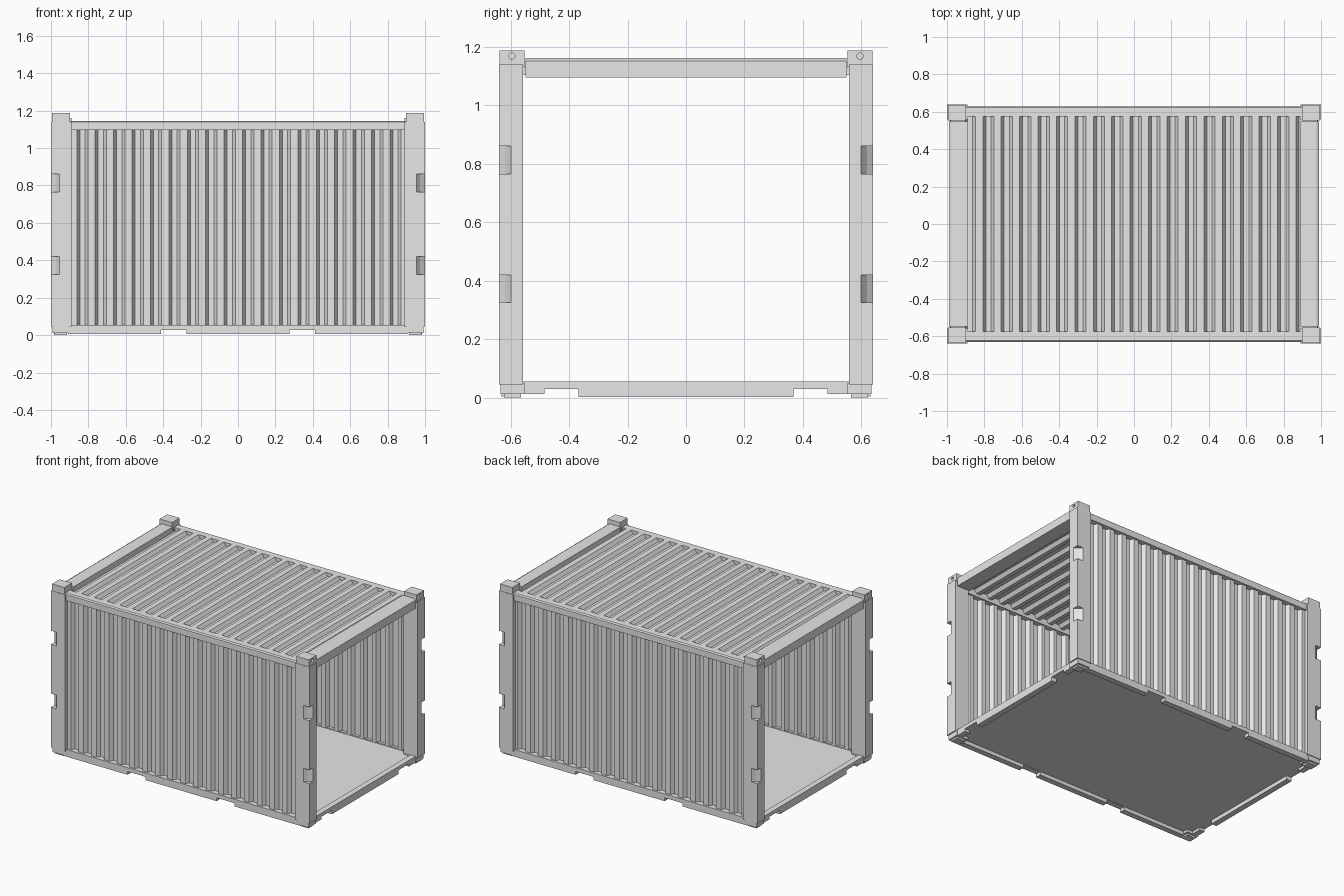
import bpy, bmesh
from mathutils import Vector

if "Cube" in bpy.data.objects:
    bpy.data.objects.remove(bpy.data.objects["Cube"])

grey = bpy.data.materials.new("light_grey")
grey.use_nodes = True
grey.diffuse_color = (0.8, 0.8, 0.8, 1)
grey.node_tree.nodes["Principled BSDF"].inputs["Base Color"].default_value = (0.8, 0.8, 0.8, 1)


def prism(name, points, axis, start, end, mirror=""):
    """Extrude a 2D outline along an axis; the outline uses the other two axes in order."""
    bm = bmesh.new()
    k = "xyz".index(axis)

    def place(p):
        co = list(p)
        co.insert(k, start)
        return bm.verts.new(co)
    face = bm.faces.new([place(p) for p in points])
    grown = bmesh.ops.extrude_face_region(bm, geom=[face])["geom"]
    step = Vector((0, 0, 0))
    step[k] = end - start
    bmesh.ops.translate(bm, vec=step, verts=[v for v in grown if isinstance(v, bmesh.types.BMVert)])
    bmesh.ops.recalc_face_normals(bm, faces=bm.faces)
    mesh = bpy.data.meshes.new(name)
    bm.to_mesh(mesh)
    bm.free()
    mesh.materials.append(grey)
    obj = bpy.data.objects.new(name, mesh)
    bpy.context.collection.objects.link(obj)
    if mirror:
        mod = obj.modifiers.new("mirror", 'MIRROR')
        mod.use_axis = [a in mirror for a in "xyz"]
        mod.use_clip = False
        mod.use_mirror_merge = False
    return obj


def box(name, x, y, z, mirror=""):
    return prism(name, [(x[0], y[0]), (x[1], y[0]), (x[1], y[1]), (x[0], y[1])], 'z', z[0], z[1], mirror)


def cut(obj, cutter):
    """Subtract the cutter before the mirror."""
    cutter.hide_render = True
    cutter.hide_set(True)
    mod = obj.modifiers.new("cut", 'BOOLEAN')
    mod.operation = 'DIFFERENCE'
    mod.solver = 'EXACT'
    mod.object = cutter
    obj.modifiers.move(len(obj.modifiers) - 1, 0)


def corrugation(lo, hi, first, count, outer, inner, thick=0.006):
    """Closed outline of a folded sheet with trapezoid grooves."""
    pitch, half, slope = 0.0985, 0.03, 0.016
    top = [(lo, outer)]
    for i in range(count):
        c = first + i * pitch
        for offset, level in ((-half, outer), (slope - half, inner), (half - slope, inner), (half, outer)):
            if lo < c + offset < hi:
                top.append((c + offset, level))
    top.append((hi, top[-1][1]))
    return top + [(u, v - thick) for u, v in reversed(top)]


def notched(half, inner, outer, low, notch_z, high, end_low):
    """Outline of a bottom beam with two fork pockets."""
    right = [(inner, low), (inner, notch_z), (outer, notch_z), (outer, end_low), (half, end_low), (half, high)]
    return right + [(-u, v) for u, v in reversed(right)]


# Corner posts with lashing recesses in the outer edge
post = box("corner_post", (0.89, 1.0), (0.558, 0.64), (0.045, 1.14), "xy")
for i, (z0, z1) in enumerate(((0.325, 0.42), (0.765, 0.86))):
    recess = [(0.955, 0.65), (0.955, 0.64), (0.972, 0.619), (1.0, 0.598), (1.01, 0.598), (1.01, 0.65)]
    cut(post, prism(f"recess_cutter_{i}", recess, 'z', z0, z1))

# Corner fittings with a round hole in the end face
fitting = box("top_fitting", (0.898, 0.994), (0.553, 0.637), (1.13, 1.188), "xy")
bpy.ops.mesh.primitive_cylinder_add(vertices=16, radius=0.011, depth=0.03,
                                    location=(0.994, 0.595, 1.168), rotation=(0, 1.5708, 0))
bpy.context.object.name = "hole_cutter"
cut(fitting, bpy.context.object)
box("bottom_fitting", (0.9, 0.992), (0.553, 0.635), (0.012, 0.05), "xy")
box("foot", (0.915, 0.98), (0.565, 0.622), (0, 0.015), "xy")

# Side rails
prism("top_side_rail", [(0.575, 1.096), (0.63, 1.096), (0.63, 1.139), (0.622, 1.146), (0.575, 1.146)],
      'x', -0.9, 0.9, "y")
prism("bottom_side_rail", notched(0.91, 0.275, 0.413, 0.005, 0.028, 0.055, 0.005),
      'y', 0.59, 0.63, "y")

# End beams
prism("top_end_beam", [(0.89, 1.095), (0.99, 1.095), (0.99, 1.152), (0.975, 1.161), (0.89, 1.161)],
      'y', -0.548, 0.548, "x")
box("end_beam_joint", (0.9, 0.98), (0.54, 0.56), (1.103, 1.13), "xy")
prism("bottom_end_beam", notched(0.56, 0.368, 0.483, 0.003, 0.03, 0.055, 0.012),
      'x', 0.945, 0.985, "x")

# Floor and corrugated panels
box("floor", (-0.95, 0.95), (-0.595, 0.595), (0.03, 0.047))
prism("side_wall", corrugation(-0.9, 0.9, -0.832, 18, 0.616, 0.592), 'z', 0.05, 1.1, "y")
prism("roof_panel", corrugation(-0.9, 0.9, -0.877, 19, 1.146, 1.122), 'y', -0.58, 0.58)
